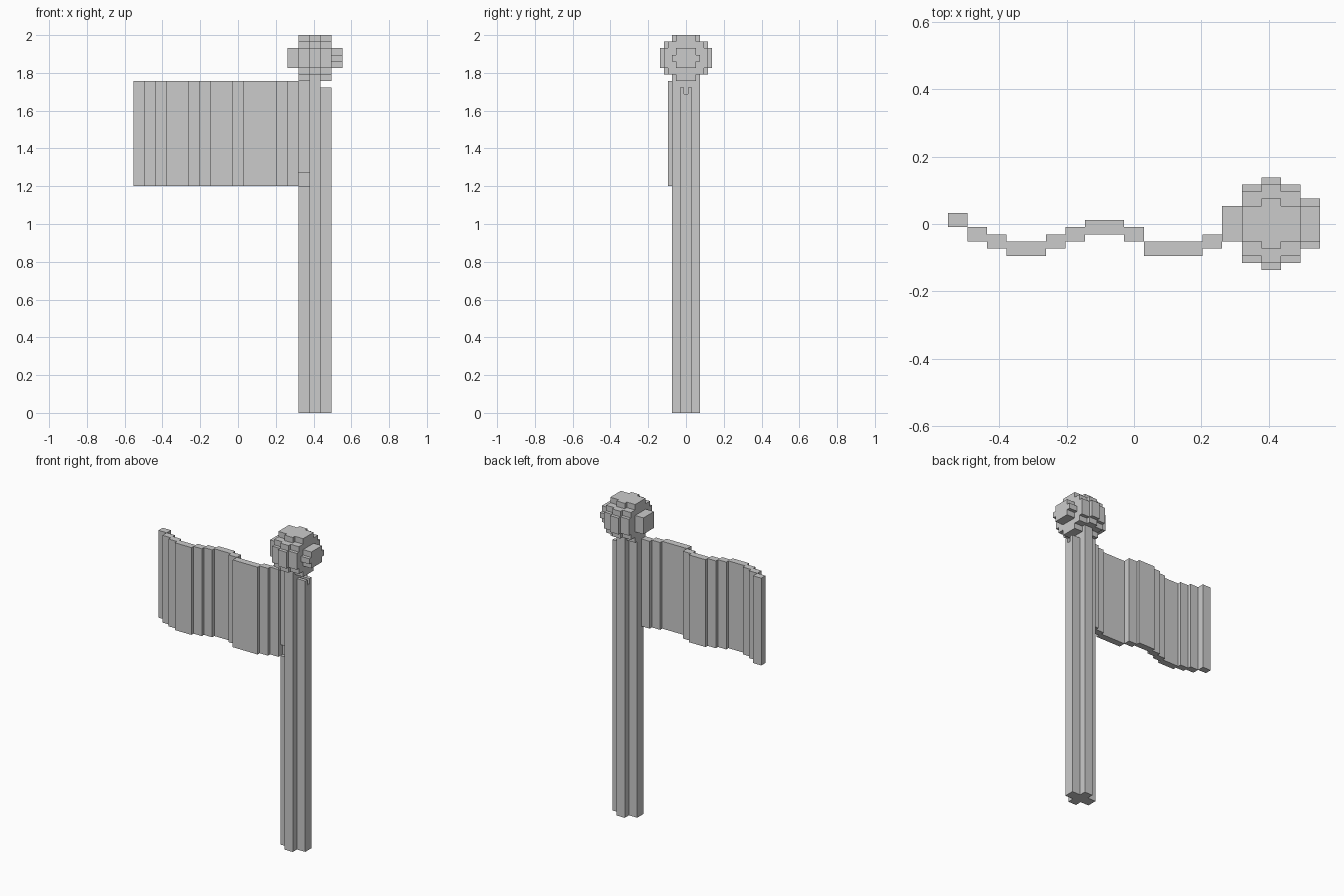
import bpy, bmesh

if "Cube" in bpy.data.objects:
    bpy.data.objects.remove(bpy.data.objects["Cube"])

# Block grid: x cells from the left, y cells from the front, z layers from the top
NX, NY, NZ = 19, 13, 58
DX, DY, DZ = 0.0582, 0.0212, 0.0347


def corner(i, j, k):
    return ((i - NX / 2) * DX, (j - NY / 2) * DY + 0.001, max(0.0, 2 - k * DZ))


# Flag: wavy sheet two cells thick; front cell of each column
wave = [6, 4, 3, 2, 2, 3, 4, 5, 5, 4, 2, 2, 2, 3, 4]
flag = {(i, j + t, k) for i, j in enumerate(wave) for t in (0, 1) for k in range(7, 23)}

# Pole: plus-shaped section, with a notch under the flag and a dip at the right top
pole = {(16, j, k) for j in range(3, 10) for k in range(7, NZ)}
pole |= {(15, j, k) for j in (5, 6, 7) for k in range(7, NZ)}
pole |= {(17, j, k) for j in (5, 6, 7) for k in range(9 if j == 6 else 8, NZ)}
pole -= {(15, 5, 21), (15, 5, 22)}

# Ball: cells whose centres fall inside a sphere
ball = {(i, j, k) for i in range(14, 19) for j in range(NY) for k in range(7)
        if ((i - 16) * DX - 0.002) ** 2 + ((j - 6) * DY) ** 2
        + ((k - 3) * 0.0345) ** 2 < 0.133 ** 2}

solid = flag | pole | ball


def build(name, cells):
    """Make the outer faces of a set of cells."""
    bm = bmesh.new()
    verts = {}

    def vert(p):
        if p not in verts:
            verts[p] = bm.verts.new(corner(*p))
        return verts[p]

    for c in cells:
        for axis in range(3):
            for side in (0, 1):
                n = list(c)
                n[axis] += 2 * side - 1
                if tuple(n) in solid:
                    continue
                u, v = (axis + 1) % 3, (axis + 2) % 3
                loop = []
                for a, b in ((0, 0), (1, 0), (1, 1), (0, 1)):
                    p = list(c)
                    p[axis] += side
                    p[u] += a
                    p[v] += b
                    loop.append(vert(tuple(p)))
                # layers count downward, so the winding is mirrored
                bm.faces.new(loop[::-1] if side else loop)
    bmesh.ops.dissolve_limit(bm, angle_limit=0.01, verts=bm.verts[:], edges=bm.edges[:])
    me = bpy.data.meshes.new(name)
    bm.to_mesh(me)
    bm.free()
    ob = bpy.data.objects.new(name, me)
    bpy.context.collection.objects.link(ob)


build("flag", flag)
build("pole", pole)
build("ball_finial", ball)
